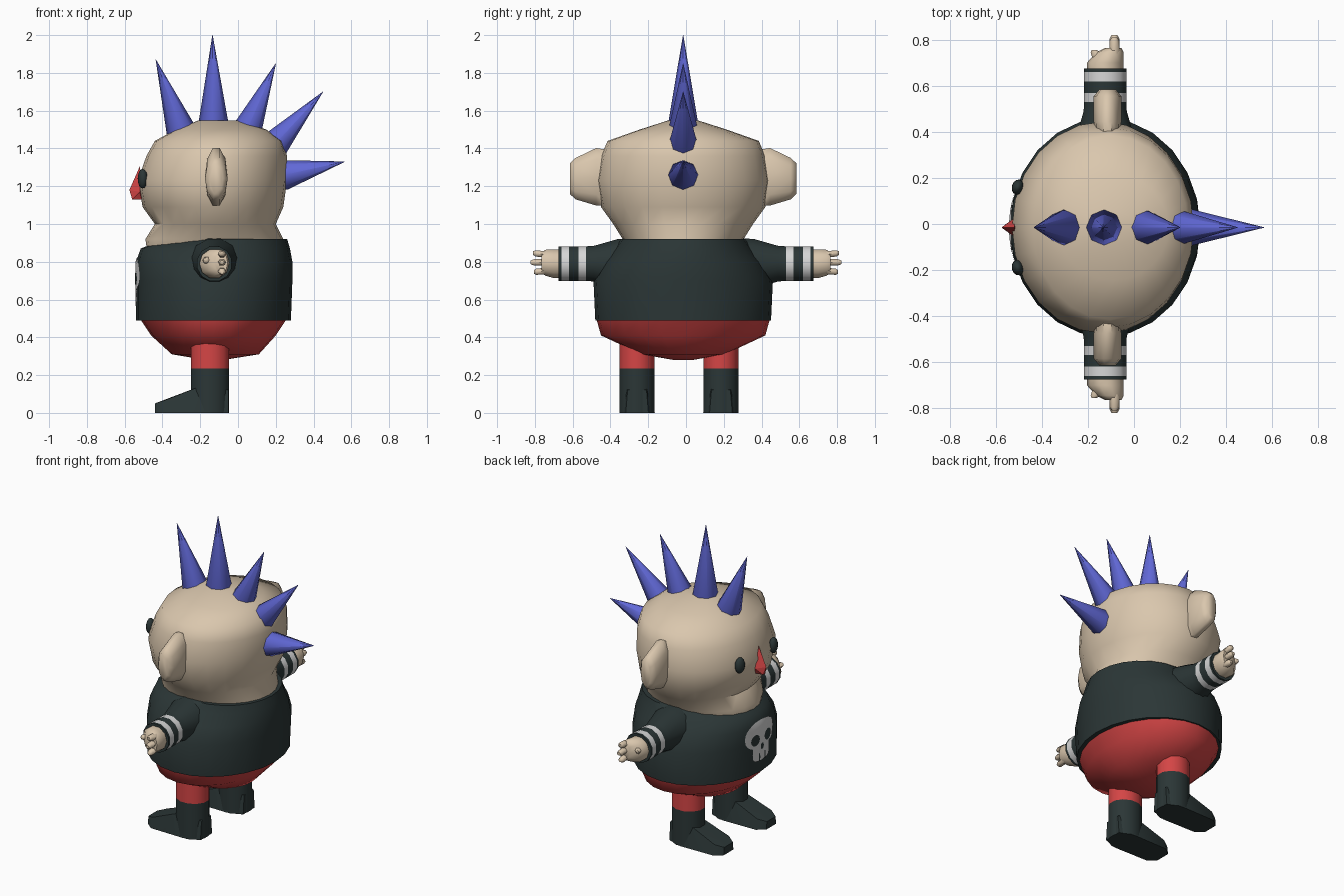
import bpy, bmesh, math
from mathutils import Vector

if "Cube" in bpy.data.objects:
    bpy.data.objects.remove(bpy.data.objects["Cube"])

def material(name, rgb):
    m = bpy.data.materials.new(name)
    m.diffuse_color = (*rgb, 1)
    m.use_nodes = True
    m.node_tree.nodes["Principled BSDF"].inputs["Base Color"].default_value = m.diffuse_color
    return m

SKIN = material("skin", (0.70, 0.57, 0.42))
DARK = material("dark cloth", (0.024, 0.037, 0.037))
RED = material("red", (0.66, 0.06, 0.06))
BLUE = material("blue", (0.12, 0.14, 0.68))
WHITE = material("white", (0.68, 0.68, 0.68))
CY = -0.015  # side to side middle of the body

def finish(name, bm, mats, angle=40):
    bmesh.ops.recalc_face_normals(bm, faces=bm.faces[:])
    me = bpy.data.meshes.new(name)
    bm.to_mesh(me)
    bm.free()
    ob = bpy.data.objects.new(name, me)
    bpy.context.collection.objects.link(ob)
    for m in mats:
        me.materials.append(m)
    if angle:
        bpy.ops.object.select_all(action='DESELECT')
        ob.select_set(True)
        bpy.context.view_layer.objects.active = ob
        bpy.ops.object.shade_smooth_by_angle(angle=math.radians(angle))
    return ob

def loft(name, rings, mats, u, v, n=8, angle=40, turn=0.0, bands=None):
    """Skin elliptical rings (centre, radius along u, radius along v)."""
    bm = bmesh.new()
    u, v = Vector(u), Vector(v)
    loops = []
    for c, ru, rv in rings:
        loops.append([bm.verts.new(Vector(c) + u * ru * math.cos(a) + v * rv * math.sin(a))
                      for a in (turn + math.tau * i / n for i in range(n))])
    for k in range(len(loops) - 1):
        for i in range(n):
            j = (i + 1) % n
            f = bm.faces.new((loops[k][i], loops[k][j], loops[k + 1][j], loops[k + 1][i]))
            f.material_index = bands[k] if bands else 0
    bm.faces.new(loops[0])
    f = bm.faces.new(loops[-1])
    f.material_index = bands[-1] if bands else 0
    return finish(name, bm, mats, angle)

X, Y, Z = (1, 0, 0), (0, 1, 0), (0, 0, 1)

def body(name, profile, mat):
    """Upright shell from (height, front x, back x, half width)."""
    rings = [(((a + b) / 2, CY, z), (b - a) / 2, w) for z, a, b, w in profile]
    return loft(name, rings, [mat], X, Y, 24, 50)

# Head, shirt and trousers
body("head", [(0.85, -0.48, 0.22, 0.28), (0.92, -0.49, 0.24, 0.32), (1.0, -0.44, 0.20, 0.37),
              (1.09, -0.505, 0.24, 0.435), (1.23, -0.53, 0.26, 0.46), (1.36, -0.485, 0.26, 0.435),
              (1.44, -0.44, 0.235, 0.40), (1.50, -0.33, 0.15, 0.23), (1.548, -0.21, 0.0, 0.08)], SKIN)
body("shirt", [(0.488, -0.54, 0.28, 0.465), (0.70, -0.54, 0.288, 0.475), (0.80, -0.54, 0.288, 0.42),
               (0.87, -0.515, 0.275, 0.365), (0.92, -0.39, 0.26, 0.33)], DARK)
body("trousers", [(0.28, -0.17, -0.08, 0.05), (0.31, -0.35, 0.11, 0.22), (0.41, -0.46, 0.20, 0.435),
                  (0.50, -0.52, 0.26, 0.46)], RED)

# Row of hair spikes: base centre x, z and tip x, z
SPIKES = [(-0.30, 1.49, -0.435, 1.87), (-0.13, 1.53, -0.135, 2.0), (0.045, 1.49, 0.20, 1.85),
          (0.185, 1.41, 0.45, 1.70), (0.245, 1.26, 0.565, 1.33)]
for i, (bx, bz, tx, tz) in enumerate(SPIKES):
    base, tip = Vector((bx, CY, bz)), Vector((tx, CY, tz))
    d = (tip - base).normalized()
    side = d.cross(Vector(Y))
    loft(f"hair_spike_{i + 1}", [(base - d * 0.03, 0.07, 0.07), (base, 0.08, 0.08), (tip, 0.001, 0.001)],
         [BLUE], side, Y, 8, 50)

for s, label in ((1, "left"), (-1, "right")):
    # Ears
    loft(f"{label}_ear",
         [((-0.115, CY + s * 0.40, 1.245), 0.055, 0.155), ((-0.115, CY + s * 0.46, 1.25), 0.06, 0.16),
          ((-0.115, CY + s * 0.57, 1.24), 0.06, 0.115), ((-0.115, CY + s * 0.60, 1.24), 0.035, 0.085)],
         [SKIN], X, Z, 10, 60)
    # Eyes
    bpy.ops.mesh.primitive_uv_sphere_add(segments=12, ring_count=8, radius=1,
                                         location=(-0.505, CY + s * 0.175, 1.24))
    eye = bpy.context.object
    eye.name = f"{label}_eye"
    eye.scale = (0.026, 0.034, 0.052)
    eye.rotation_euler.z = -s * 0.25
    eye.data.materials.append(DARK)
    bpy.ops.object.shade_smooth()
    # Striped sleeves
    steps = [(0.28, 0.14), (0.36, 0.135), (0.49, 0.097), (0.53, 0.095), (0.57, 0.095),
             (0.62, 0.095), (0.66, 0.095), (0.675, 0.095)]
    loft(f"{label}_sleeve", [((-0.125, s * y, 0.79), r, r) for y, r in steps], [DARK, WHITE],
         X, Z, 12, 50, math.pi / 12, [0, 0, 0, 1, 0, 1, 0])
    # Hands with three fingers and a thumb
    loft(f"{label}_palm",
         [((-0.125, s * 0.66, 0.79), 0.078, 0.078), ((-0.125, s * 0.70, 0.79), 0.08, 0.08),
          ((-0.105, s * 0.745, 0.795), 0.06, 0.072), ((-0.09, s * 0.765, 0.795), 0.035, 0.055)],
         [SKIN], X, Z, 10, 60)
    fingers = [((-0.085, 0.74, z), (-0.085, tip, z + lean)) for z, tip, lean in
               ((0.752, 0.805, -0.006), (0.797, 0.822, 0.0), (0.838, 0.81, 0.008))]
    fingers.append(((-0.15, 0.70, 0.80), (-0.172, 0.755, 0.81)))
    for k, (a, b) in enumerate(fingers):
        a, b = Vector((a[0], s * a[1], a[2])), Vector((b[0], s * b[1], b[2]))
        loft(f"{label}_finger_{k + 1}", [(a, 0.022, 0.02), (a.lerp(b, 0.8), 0.021, 0.019),
                                         (b, 0.012, 0.011)], [SKIN], X, Z, 6, 60)
    # Legs: dark boot shaft under a red trouser leg
    ly = -0.037 + s * 0.222
    loft(f"{label}_leg", [((-0.148, ly, z), 0.105, 0.095) for z in (0.0, 0.235, 0.40)], [DARK, RED],
         X, Y, 12, 50, math.pi / 12, [0, 1])
    # Boot foot: side outline narrowed towards the toe
    bm = bmesh.new()
    outline = [(-0.05, 0.0, 0.06), (-0.15, 0.0, 0.094), (-0.39, 0.0, 0.09), (-0.44, 0.0, 0.05),
               (-0.44, 0.05, 0.045), (-0.39, 0.066, 0.075), (-0.25, 0.105, 0.06), (-0.15, 0.16, 0.06),
               (-0.05, 0.12, 0.05)]
    for w in (1, -1):
        for x, z, h in outline:
            bm.verts.new((x, ly + w * h, z))
    bmesh.ops.convex_hull(bm, input=bm.verts[:])
    finish(f"{label}_foot", bm, [DARK], 35)

# Nose: pointed wedge
bm = bmesh.new()
for p in ((-0.52, 0, 1.305), (-0.575, 0, 1.18), (-0.56, 0.012, 1.13), (-0.56, -0.012, 1.13),
          (-0.52, 0.04, 1.17), (-0.52, -0.04, 1.17), (-0.51, 0.02, 1.13), (-0.51, -0.02, 1.13)):
    bm.verts.new((p[0], CY + p[1], p[2]))
bmesh.ops.convex_hull(bm, input=bm.verts[:])
finish("nose", bm, [RED], 0)

def patch(name, y0, z0, ry, rz, mat, lift, power=1.0):
    """Rounded plate that follows the curved shirt front."""
    bm = bmesh.new()
    def put(r, a):
        c, s = math.cos(a), math.sin(a)
        y = y0 + r * ry * math.copysign(abs(c) ** power, c)
        z = z0 + r * rz * math.copysign(abs(s) ** power, s)
        x = -0.126 - 0.414 * math.sqrt(1 - (y / 0.45) ** 2) + max(0, z - 0.8) * 0.36
        return bm.verts.new((x - lift, CY + y, z))
    n, mid = 24, put(0, 0)
    rows = [[put(r, math.tau * i / n) for i in range(n)] for r in (0.35, 0.7, 1.0)]
    for i in range(n):
        j = (i + 1) % n
        bm.faces.new((mid, rows[0][i], rows[0][j]))
        for a, b in zip(rows, rows[1:]):
            bm.faces.new((a[i], b[i], b[j], a[j]))
    finish(name, bm, [mat], 60)

# Skull print on the shirt
patch("skull_cranium", 0, 0.735, 0.145, 0.09, WHITE, 0.003, 0.85)
patch("skull_jaw", 0, 0.62, 0.085, 0.055, WHITE, 0.003, 0.5)
for s, label in ((1, "left"), (-1, "right")):
    patch(f"skull_{label}_socket", s * 0.063, 0.71, 0.038, 0.036, DARK, 0.006)
    patch(f"skull_{label}_tooth_gap", s * 0.028, 0.59, 0.007, 0.025, DARK, 0.006, 0.5)
patch("skull_nose_gap", 0, 0.655, 0.016, 0.02, DARK, 0.006)
